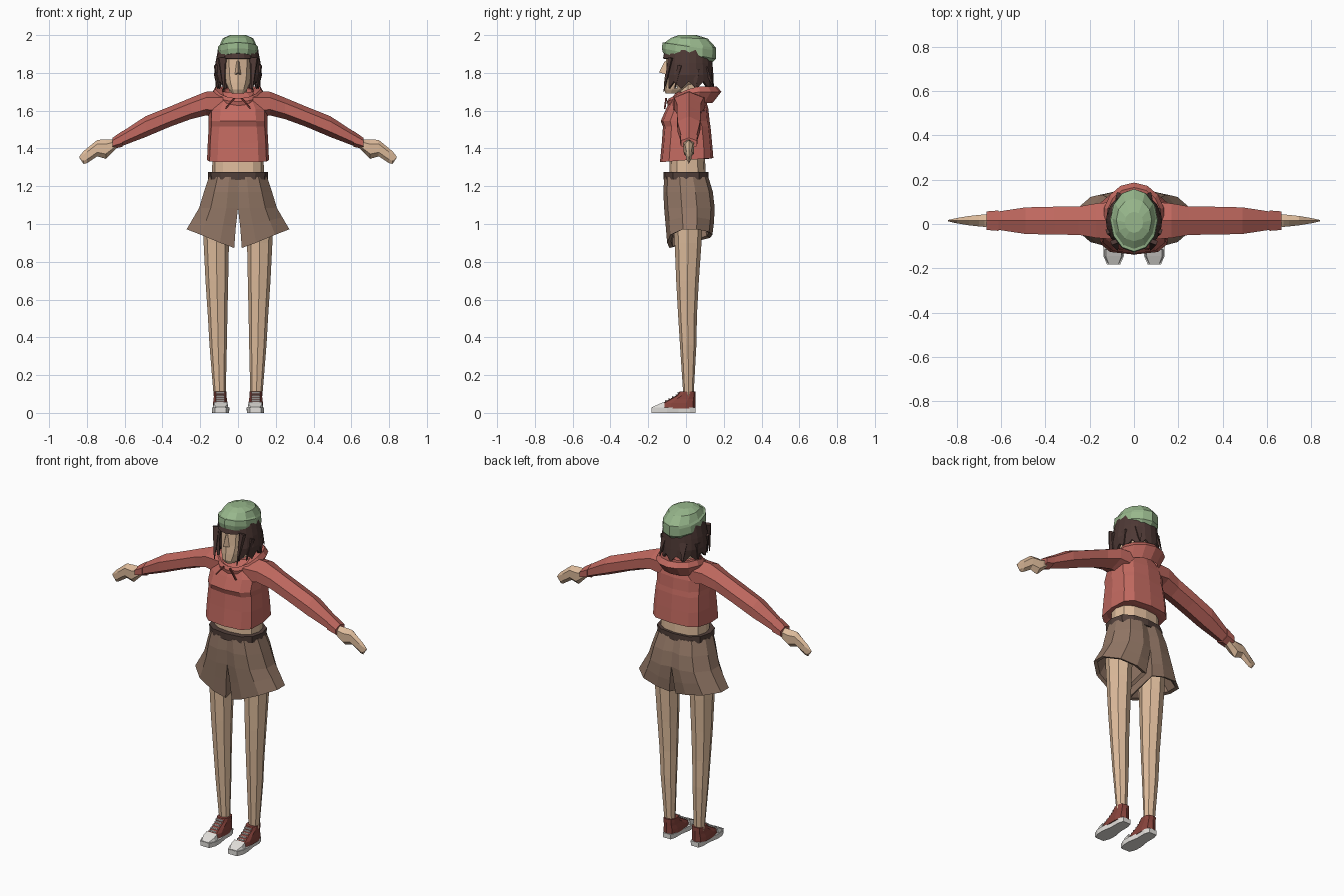
import bpy, bmesh, math
from mathutils import Vector

if "Cube" in bpy.data.objects:
    bpy.data.objects.remove(bpy.data.objects["Cube"])


def mat(name, rgb):
    m = bpy.data.materials.new(name)
    m.diffuse_color = (*rgb, 1)
    m.use_nodes = True
    m.node_tree.nodes["Principled BSDF"].inputs["Base Color"].default_value = m.diffuse_color
    return m


SKIN = mat("skin", (0.73, 0.50, 0.33))
RED = mat("hoodie_red", (0.53, 0.14, 0.115))
BROWN = mat("shorts_brown", (0.29, 0.185, 0.132))
DARK = mat("hair_brown", (0.075, 0.040, 0.035))
BELT = mat("belt_brown", (0.085, 0.052, 0.043))
GREEN = mat("beanie_green", (0.31, 0.47, 0.26))
CANVAS = mat("shoe_red", (0.25, 0.058, 0.046))
WHITE = mat("rubber_white", (0.76, 0.74, 0.71))
CORD = mat("cord_dark_red", (0.16, 0.035, 0.03))


def loft(name, rings, material, caps=(True, True), closed=True, mirror=False):
    """Skin a surface through rings that all have the same point count."""
    bm = bmesh.new()
    vs = [[bm.verts.new(p) for p in r] for r in rings]
    n = len(vs[0])
    for a, b in zip(vs, vs[1:]):
        for i in range(n if closed else n - 1):
            j = (i + 1) % n
            bm.faces.new((a[i], a[j], b[j], b[i]))
    if closed and caps[0]:
        bm.faces.new(vs[0])
    if closed and caps[1]:
        bm.faces.new(vs[-1])
    # drop hidden walls lying on the mirror plane
    if mirror:
        inner = [f for f in bm.faces if all(abs(v.co.x) < 1e-4 for v in f.verts)]
        bmesh.ops.delete(bm, geom=inner, context='FACES')
    bmesh.ops.recalc_face_normals(bm, faces=bm.faces)
    me = bpy.data.meshes.new(name)
    bm.to_mesh(me)
    bm.free()
    ob = bpy.data.objects.new(name, me)
    bpy.context.collection.objects.link(ob)
    me.materials.append(material)
    if mirror:
        ob.modifiers.new("mirror", 'MIRROR')
    return ob


def oval(z, a, yf, yb, n=12, slope=0.0, box=1.0, x=0.0):
    """Horizontal ring starting at the front; box < 1 makes it squarer."""
    pts = []
    yc, b = (yf + yb) / 2, (yb - yf) / 2
    for i in range(n):
        t = 2 * math.pi * i / n
        s, c = math.sin(t), -math.cos(t)
        px = a * math.copysign(abs(s) ** box, s) if abs(s) > 1e-6 else 0
        py = yc + b * (math.copysign(abs(c) ** box, c) if abs(c) > 1e-6 else 0)
        pts.append((x + px, py, z + slope * py))
    return pts


def ovals(rows, **kw):
    return [oval(*r, **kw) for r in rows]


def rod(name, p, q, r0, r1, material, n=4, flat=1.0, mirror=True):
    """Tapered bar from p to q."""
    p, q = Vector(p), Vector(q)
    rot = (q - p).to_track_quat('Z', 'Y')
    rings = []
    for o, r in ((p, r0), (q, r1)):
        rings.append([o + rot @ Vector((r * math.cos(k * math.tau / n + math.pi / n),
                                        flat * r * math.sin(k * math.tau / n + math.pi / n), 0))
                      for k in range(n)])
    return loft(name, rings, material, mirror=mirror)


# Head, nose and neck
loft("head", ovals([(1.692, .033, -.108, -.03), (1.712, .05, -.118, .01), (1.75, .068, -.116, .06),
                    (1.80, .078, -.11, .09), (1.87, .08, -.106, .1), (1.92, .078, -.09, .09)], n=10), SKIN)
loft("nose", [[(-.018, -.10, 1.79), (.018, -.10, 1.79), (0, -.142, 1.803)],
              [(-.008, -.10, 1.865), (.008, -.10, 1.865), (0, -.114, 1.86)]], SKIN)
loft("neck", ovals([(1.60, .055, -.05, .07), (1.74, .046, -.04, .06)], n=8), SKIN)

# Hair shell with a jagged lower edge, open at the face
hair = []
N = 17
for k, (z, a, b) in enumerate([(1.92, .098, .112), (1.85, .112, .12), (1.79, .119, .125), (1.735, .108, .128)]):
    row = []
    for i in range(N):
        t = math.radians(38 + 284 * i / (N - 1))
        jag = (.02 if i % 2 else -.018) if k == 3 else 0
        row.append((a * math.sin(t), .012 - b * math.cos(t), z + jag))
    hair.append(row)
shell = loft("hair", hair, DARK, closed=False)
sol = shell.modifiers.new("thickness", 'SOLIDIFY')
sol.thickness, sol.offset = .016, 0
# Fringe and loose locks
fringe = []
for z, a, b in ((1.925, .092, .112), (1.876, .098, .122)):
    fringe.append([(a * math.sin(math.radians(t)), -b * math.cos(math.radians(t)), z) for t in range(-60, 61, 20)])
fr = loft("fringe", fringe, DARK, closed=False)
fr.modifiers.new("thickness", 'SOLIDIFY').thickness = .008
for i, (p, q, r) in enumerate([((.088, -.08, 1.88), (.074, -.118, 1.70), .024),
                               ((.108, -.03, 1.84), (.098, -.06, 1.715), .026),
                               ((.108, .05, 1.82), (.118, .05, 1.72), .03),
                               ((.06, .11, 1.83), (.075, .142, 1.73), .03),
                               ((.015, .12, 1.83), (.02, .142, 1.74), .03)]):
    rod(f"hair_lock_{i}", p, q, r, .003, DARK, flat=.6)
rod("ear_stud", (.066, -.05, 1.73), (.066, -.05, 1.718), .008, .008, WHITE)

# Beanie: tilted band and slouchy crown
loft("beanie", [oval(1.872, .098, -.122, .122, slope=-.27), oval(1.905, .109, -.128, .158, slope=-.2),
                oval(1.942, .106, -.124, .158, slope=-.15), oval(1.95, .097, -.112, .158, slope=-.1),
                oval(1.984, .08, -.078, .115, slope=-.02), oval(2.0, .042, -.04, .055)], GREEN)

# Hoodie body
loft("hoodie_body", [oval(1.345, .145, -.11, .12, box=.6), oval(1.338, .164, -.138, .145, box=.6, slope=.08),
                     oval(1.43, .16, -.128, .138, box=.6), oval(1.515, .155, -.122, .13, box=.65),
                     oval(1.545, .155, -.134, .125, box=.7), oval(1.61, .155, -.105, .118, box=.75),
                     oval(1.66, .13, -.08, .105, box=.85), oval(1.70, .085, -.05, .085)], RED)


# Sleeves and cuffs: six-sided vertical sections along x
def section(x, top, bot, d, yc=.015):
    zc, h = (top + bot) / 2, (top - bot) / 2
    return [(x, yc, zc + h), (x, yc + d, zc + h * .5), (x, yc + d, zc - h * .5),
            (x, yc, zc - h), (x, yc - d, zc - h * .5), (x, yc - d, zc + h * .5)]


loft("sleeve", [section(*r) for r in [(.08, 1.705, 1.56, .085), (.17, 1.70, 1.575, .078),
                                      (.25, 1.668, 1.555, .064), (.36, 1.622, 1.515, .063),
                                      (.49, 1.57, 1.46, .06), (.635, 1.475, 1.405, .038)]], RED, mirror=True)
loft("cuff", [section(*r) for r in [(.612, 1.492, 1.408, .046), (.665, 1.456, 1.398, .042)]], RED, mirror=True)

# Mitten-like hands
loft("hand", [section(*r) for r in [(.64, 1.45, 1.405, .025), (.675, 1.448, 1.37, .028), (.70, 1.448, 1.345, .026),
                                    (.745, 1.445, 1.358, .021), (.80, 1.40, 1.322, .012),
                                    (.818, 1.385, 1.318, .008), (.84, 1.358, 1.35, .003)]], SKIN, mirror=True)


# Hood lying round the neck, dipping to a V at the front
def hood_ring(a, yf, yb, zf, zb, n=14):
    return [(x, y, zf + (zb - zf) * min(1, 1 - math.cos(math.tau * i / n)))
            for i, (x, y, _) in enumerate(oval(0, a, yf, yb, n=n))]


loft("hood", [hood_ring(.06, -.06, .08, 1.63, 1.67), hood_ring(.085, -.078, .11, 1.655, 1.715),
              hood_ring(.122, -.09, .165, 1.665, 1.727), hood_ring(.138, -.102, .187, 1.648, 1.70),
              hood_ring(.12, -.095, .14, 1.62, 1.64)], RED, caps=(False, False))
rod("drawstring", (.02, -.105, 1.665), (.066, -.113, 1.61), .006, .005, CORD)

# Bare waist and belt
loft("waist", ovals([(1.24, .138, -.09, .105), (1.37, .135, -.085, .1)], box=.8), SKIN)
loft("belt", ovals([(1.236, .158, -.118, .12), (1.276, .16, -.12, .12), (1.276, .14, -.1, .105)], box=.8), BELT)

# Shorts: one flared leg, mirrored
PLAN = [(0, -.9), (.3, -1), (.7, -.85), (1, -.3), (1, .3), (.7, .85), (.3, 1), (0, .9), (0, 0)]


def shorts_ring(xi, xo, yf, yb, zi, zo, lift=0):
    return [(xi + (xo - xi) * u, (yf + yb) / 2 + (yb - yf) / 2 * v,
             zi + (zo - zi) * u + lift * (v + 1) / 2 * (1 - u)) for u, v in PLAN]


loft("shorts", [shorts_ring(*r) for r in [
    (0, .154, -.115, .118, 1.25, 1.25), (0, .18, -.12, .142, 1.17, 1.17),
    (0, .206, -.116, .152, 1.085, 1.085), (.012, .235, -.108, .148, .98, 1.035, .02),
    (.02, .272, -.10, .14, .87, .972, .06), (.035, .25, -.08, .12, .88, .975, .06),
    (.03, .19, -.07, .10, 1.03, 1.05)]], BROWN, mirror=True)

# Legs
loft("leg", [oval(z, a, f, b, n=8, x=x) for z, x, a, f, b in [
    (1.06, .115, .072, -.07, .09), (.90, .115, .067, -.06, .082), (.70, .112, .06, -.052, .068),
    (.52, .108, .052, -.042, .058), (.36, .105, .046, -.032, .055), (.09, .097, .032, -.014, .04)]],
     SKIN, mirror=True)

# Shoes: sole, toe cap, canvas upper and laces
SOLE = [(.026, .05), (.036, .02), (.036, -.04), (.047, -.10), (.046, -.145), (.03, -.183)]


def sole_ring(z, k=1.0):
    right = [(.092 + w * k, y, z) for w, y in SOLE]
    left = [(.092 - w * k, y, z) for w, y in reversed(SOLE)]
    return right + left


loft("sole", [sole_ring(0, .95), sole_ring(.028)], WHITE, mirror=True)
loft("toe_cap", [[(.092 + s * w, y, z) for s, w, y, z in
                  [(1, w, y, .02), (1, w * .8, y, h), (-1, w * .8, y, h), (-1, w, y, .02)]]
                 for w, y, h in [(.028, -.18, .03), (.044, -.145, .046), (.043, -.115, .058)]], WHITE, mirror=True)
loft("shoe_upper", [oval(z, a, f, .049, n=10, box=.7, x=.094) for z, a, f in [
    (.024, .041, -.135), (.052, .040, -.125), (.074, .036, -.085), (.092, .035, -.05), (.114, .035, -.034)]],
     CANVAS, mirror=True)
for i, (y, z) in enumerate([(-.108, .064), (-.09, .074), (-.07, .085), (-.052, .095), (-.042, .106)]):
    rod(f"lace_{i}", (.072, y, z), (.116, y, z), .005, .005, WHITE)
